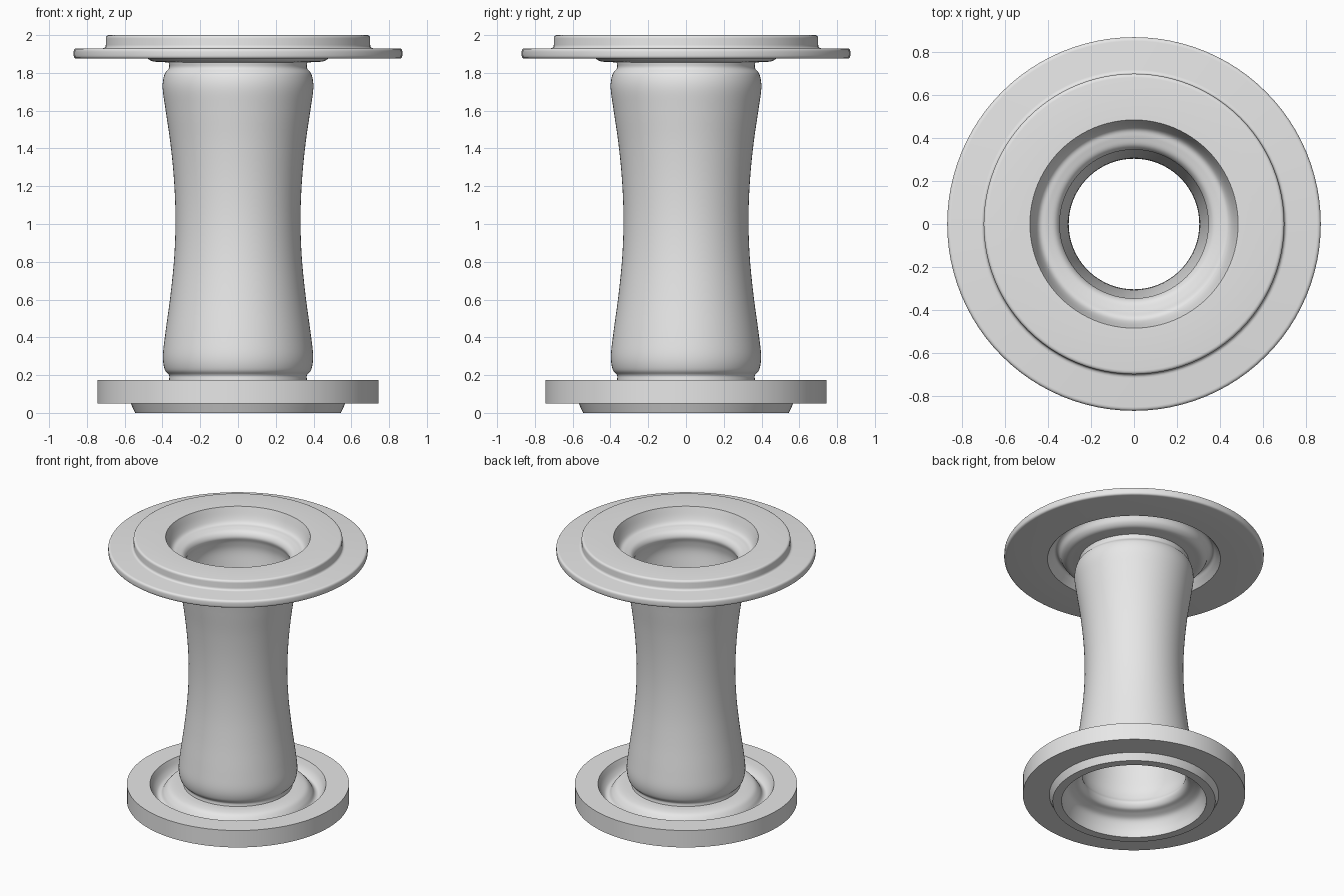
import bpy
import bmesh
import math
from mathutils import Vector

if "Cube" in bpy.data.objects:
    bpy.data.objects.remove(bpy.data.objects["Cube"], do_unlink=True)

SIDES = 96

grey = bpy.data.materials.new("plain grey")
grey.use_nodes = True
colour = (0.8, 0.8, 0.8, 1)
grey.diffuse_color = colour
grey.node_tree.nodes["Principled BSDF"].inputs["Base Color"].default_value = colour


def curve(points, steps=5):
    """Smooth (radius, height) path through the points."""
    p = [Vector(q) for q in points]
    p = [p[0] * 2 - p[1]] + p + [p[-1] * 2 - p[-2]]
    out = []
    for a, b, c, d in zip(p, p[1:], p[2:], p[3:]):
        for i in range(steps):
            t = i / steps
            out.append((b * 2 + (c - a) * t + (a * 2 - b * 5 + c * 4 - d) * t**2
                        + (b * 3 - a - c * 3 + d) * t**3) / 2)
    return out + [p[-2]]


def rounded(points, size):
    """Round every inner corner of a straight-sided path."""
    p = [Vector(q) for q in points]
    out = [p[0]]
    for a, b, c in zip(p, p[1:], p[2:]):
        s = b + (a - b).normalized() * size
        e = b + (c - b).normalized() * size
        for i in range(5):
            t = i / 4
            out.append(s * (1 - t)**2 + b * 2 * t * (1 - t) + e * t**2)
    return out + [p[-1]]


def lathe(name, path):
    """Revolve a path around z; it runs so that the outside lies on its right."""
    bm = bmesh.new()
    rings = []
    for r, z in path:
        rings.append([bm.verts.new((r * math.cos(k * math.tau / SIDES),
                                    r * math.sin(k * math.tau / SIDES), z))
                      for k in range(SIDES)])
    for low, high in zip(rings, rings[1:]):
        for k in range(SIDES):
            n = (k + 1) % SIDES
            bm.faces.new((low[k], low[n], high[n], high[k]))
    mesh = bpy.data.meshes.new(name)
    bm.to_mesh(mesh)
    bm.free()
    mesh.materials.append(grey)
    obj = bpy.data.objects.new(name, mesh)
    bpy.context.collection.objects.link(obj)
    bpy.ops.object.select_all(action="DESELECT")
    obj.select_set(True)
    bpy.context.view_layer.objects.active = obj
    bpy.ops.object.shade_smooth_by_angle(angle=math.radians(35))


# Waisted outer wall, between the two necks
lathe("outer_wall", curve([
    (.365, .175), (.365, .2), (.388, .23), (.398, .3), (.385, .42), (.358, .62),
    (.338, .82), (.331, 1.02), (.338, 1.22), (.357, 1.42), (.383, 1.6),
    (.399, 1.72), (.39, 1.79), (.366, 1.825), (.367, 1.855)]))

# Bore lining, flaring into a bell at both ends
lathe("inner_wall", curve([
    (.485, 2), (.462, 1.93), (.44, 1.895), (.405, 1.885), (.365, 1.87),
    (.346, 1.835), (.36, 1.79), (.37, 1.72), (.355, 1.6), (.33, 1.42),
    (.311, 1.22), (.304, 1.02), (.311, .82), (.33, .62), (.357, .42),
    (.37, .3), (.36, .23), (.346, .19), (.365, .155), (.405, .14),
    (.45, .115), (.475, .06), (.485, 0)]))

# Top flange: curled collar and groove underneath, rounded rim, raised step
collar = curve([(.367, 1.855), (.41, 1.858), (.455, 1.862), (.485, 1.885),
                (.505, 1.925), (.53, 1.935), (.552, 1.91), (.58, 1.875)])
rim = rounded([(.58, 1.875), (.87, 1.875), (.87, 1.93), (.7, 1.93),
               (.7, 2), (.485, 2)], .018)
lathe("top_flange", collar + rim[1:])

# Bottom flange: sloped foot, square rim, groove and collar on top
rim = [(.485, 0), (.545, 0), (.568, .05), (.745, .05), (.745, .175), (.59, .175)]
collar = curve([(.59, .175), (.568, .125), (.54, .095), (.515, .1), (.495, .13),
                (.465, .16), (.42, .172), (.365, .175)])
lathe("bottom_flange", rim + collar[1:])
